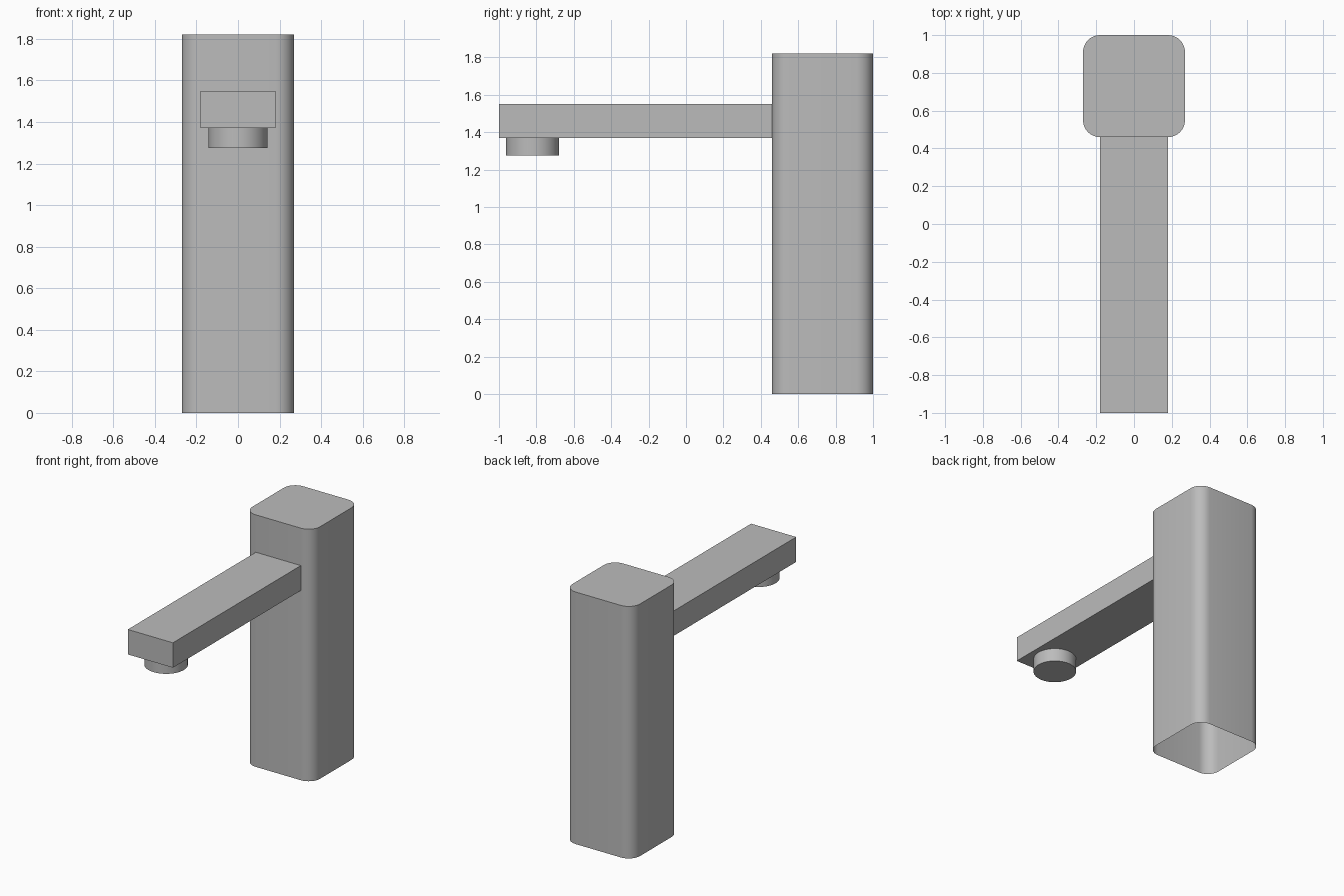
import bpy
import bmesh
from math import cos, sin, pi, radians
from mathutils import Matrix, Vector

cube = bpy.data.objects.get("Cube")
if cube:
    bpy.data.objects.remove(cube, do_unlink=True)

# Single brushed metal colour
metal = bpy.data.materials.new("grey_metal")
metal.use_nodes = True
colour = (0.5, 0.5, 0.5, 1)
metal.diffuse_color = colour
metal.node_tree.nodes["Principled BSDF"].inputs["Base Color"].default_value = colour


def finish(name, bm, smooth):
    mesh = bpy.data.meshes.new(name)
    bm.to_mesh(mesh)
    bm.free()
    mesh.materials.append(metal)
    obj = bpy.data.objects.new(name, mesh)
    bpy.context.collection.objects.link(obj)
    if smooth:
        bpy.ops.object.select_all(action="DESELECT")
        obj.select_set(True)
        bpy.context.view_layer.objects.active = obj
        bpy.ops.object.shade_smooth_by_angle(angle=radians(35))
    return obj


def rounded_square(half, radius, steps):
    points = []
    for corner, (sx, sy) in enumerate([(1, 1), (-1, 1), (-1, -1), (1, -1)]):
        for i in range(steps + 1):
            a = (corner + i / steps) * pi / 2
            points.append(Vector((sx * (half - radius) + radius * cos(a),
                                  sy * (half - radius) + radius * sin(a), 0)))
    return points


# Upright body: rounded square column, capped on top and open underneath
bm = bmesh.new()
centre = Vector((0, 0.73, 0))
outline = [p + centre for p in rounded_square(0.27, 0.09, 8)]
low = [bm.verts.new(p) for p in outline]
high = [bm.verts.new(p + Vector((0, 0, 1.82))) for p in outline]
for i in range(len(low)):
    j = (i + 1) % len(low)
    bm.faces.new((low[i], low[j], high[j], high[i]))
bm.faces.new(high)
finish("body", bm, True)

# Spout: straight rectangular bar meeting the front of the body
bm = bmesh.new()
bmesh.ops.create_cube(bm, size=1, matrix=Matrix.Translation((0, -0.27, 1.46))
                      @ Matrix.Diagonal((0.36, 1.46, 0.18, 1)))
finish("spout", bm, False)

# Aerator: short round outlet under the spout tip
bm = bmesh.new()
bmesh.ops.create_cone(bm, cap_ends=True, segments=48, radius1=0.142, radius2=0.142,
                      depth=0.095, matrix=Matrix.Translation((0, -0.82, 1.3225)))
finish("aerator", bm, True)
